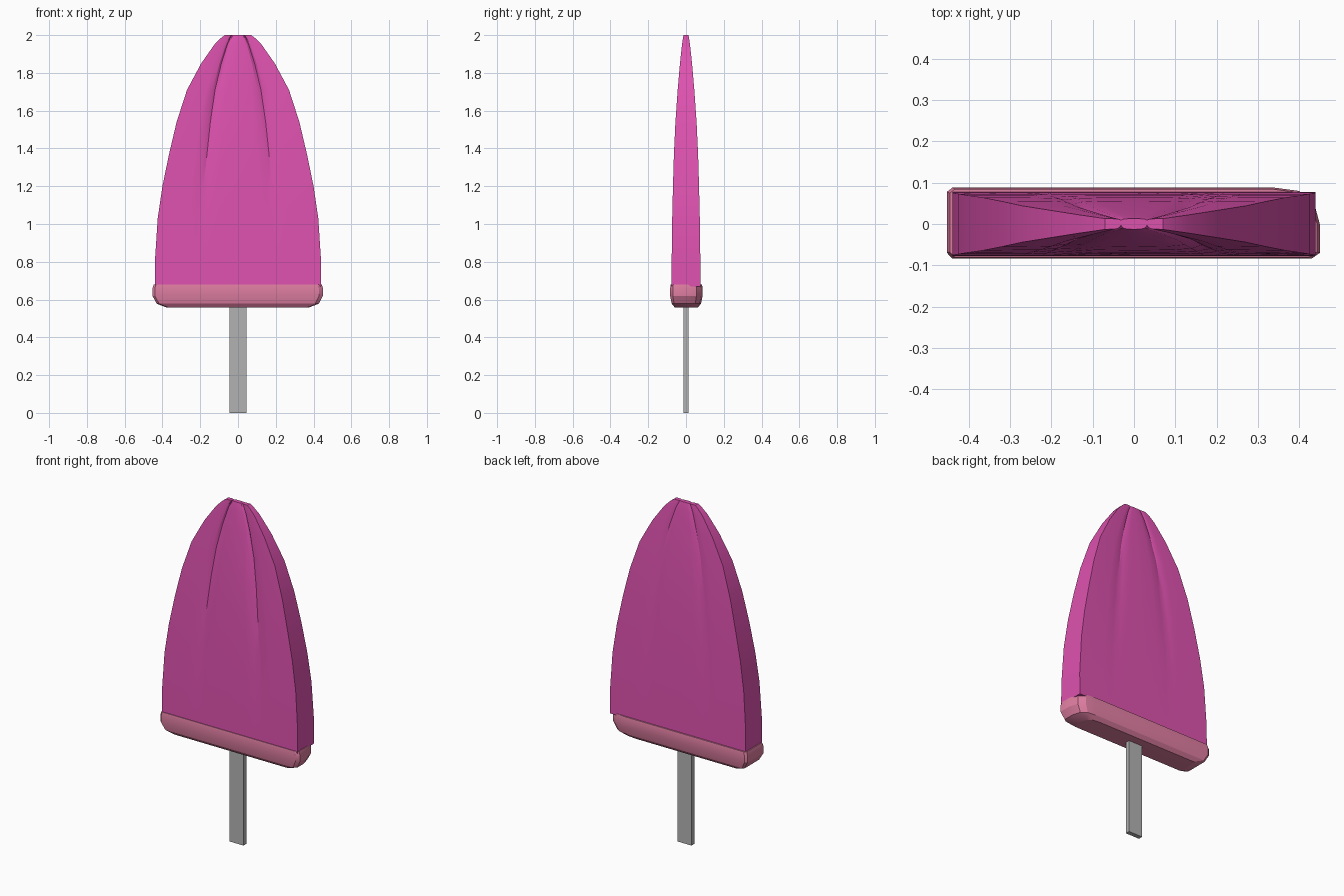
import bpy, bmesh
from math import radians

cube = bpy.data.objects.get("Cube")
if cube:
    bpy.data.objects.remove(cube, do_unlink=True)


def material(name, rgb):
    mat = bpy.data.materials.new(name)
    mat.use_nodes = True
    mat.diffuse_color = (*rgb, 1)
    mat.node_tree.nodes["Principled BSDF"].inputs["Base Color"].default_value = (*rgb, 1)
    return mat


def loft(name, rings, mat, smooth_angle=None):
    """Join closed rings of equal point count, and cap both ends."""
    bm = bmesh.new()
    loops = [[bm.verts.new(p) for p in ring] for ring in rings]
    for low, high in zip(loops, loops[1:]):
        for i in range(len(low)):
            j = (i + 1) % len(low)
            bm.faces.new((low[i], low[j], high[j], high[i]))
    bm.faces.new(loops[0][::-1])
    bm.faces.new(loops[-1])
    bmesh.ops.recalc_face_normals(bm, faces=bm.faces)
    mesh = bpy.data.meshes.new(name)
    bm.to_mesh(mesh)
    bm.free()
    obj = bpy.data.objects.new(name, mesh)
    bpy.context.collection.objects.link(obj)
    mesh.materials.append(mat)
    if smooth_angle:
        bpy.ops.object.select_all(action="DESELECT")
        obj.select_set(True)
        bpy.context.view_layer.objects.active = obj
        bpy.ops.object.shade_smooth_by_angle(angle=radians(smooth_angle))
    return obj


magenta = material("magenta ice", (0.73, 0.084, 0.43))
pink = material("pink rim", (0.73, 0.205, 0.35))
grey = material("grey stick", (0.45, 0.45, 0.45))

# Ice body: height, half width, half depth, groove strength
sections = [
    (0.67, 0.44, 0.077, 0), (0.80, 0.44, 0.076, 0), (1.03, 0.425, 0.073, 0.06),
    (1.20, 0.40, 0.069, 0.12), (1.37, 0.365, 0.064, 0.2), (1.54, 0.325, 0.056, 0.3),
    (1.71, 0.27, 0.044, 0.4), (1.85, 0.195, 0.032, 0.5), (1.95, 0.125, 0.021, 0.6),
    (1.985, 0.09, 0.016, 0.7), (2.0, 0.07, 0.013, 0.75),
]
# Position across the half width, and how deep the groove is there
half = [(0, 0), (0.25, 0.08), (0.38, 0.35), (0.45, 1), (0.5, 0.45), (0.62, 0.1), (1, 0)]
columns = [(-u, g) for u, g in half[:0:-1]] + half


def body_ring(z, width, depth, groove):
    front = [(u * width, -depth * (1 - g * groove), z) for u, g in columns]
    back = [(u * width, depth * (1 - g * groove * 0.4), z) for u, g in reversed(columns)]
    return front + back


loft("ice_body", [body_ring(*s) for s in sections], magenta, 25)

# Rim: uneven outline with one cut corner, stacked with a chamfered underside
outline = [
    (-0.453, -0.07), (-0.44, -0.084), (0.43, -0.084), (0.45, -0.07), (0.45, 0.0),
    (0.435, 0.055), (0.40, 0.08), (0.34, 0.088), (-0.44, 0.088), (-0.453, 0.078),
]
layers = [(0.557, 0.83, 0.7), (0.578, 0.95, 0.9), (0.62, 1, 1), (0.66, 1, 1), (0.68, 0.985, 0.96)]
loft("rim", [[(x * sx, y * sy, z) for x, y in outline] for z, sx, sy in layers], pink, 25)

# Stick
corners = [(-0.045, -0.013), (0.045, -0.013), (0.045, 0.013), (-0.045, 0.013)]
loft("stick", [[(x, y, z) for x, y in corners] for z in (0, 0.6)], grey)
